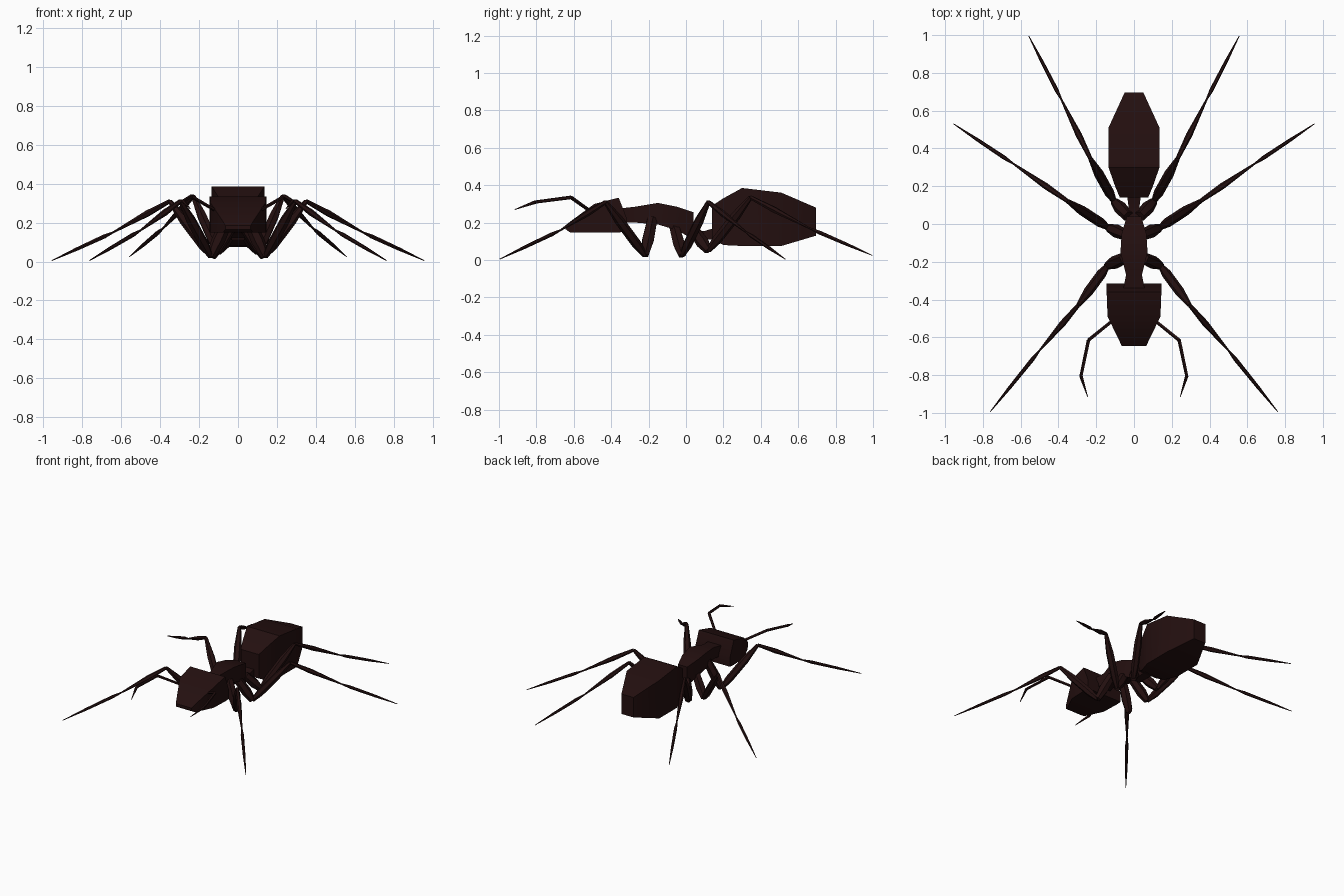
import bpy, bmesh, math
from mathutils import Vector

if "Cube" in bpy.data.objects:
    bpy.data.objects.remove(bpy.data.objects["Cube"])

# One dark red-brown colour
mat = bpy.data.materials.new("dark_red_brown")
mat.diffuse_color = (0.017, 0.0048, 0.0048, 1)
mat.use_nodes = True
mat.node_tree.nodes["Principled BSDF"].inputs["Base Color"].default_value = mat.diffuse_color


def finish(name, bm):
    bmesh.ops.recalc_face_normals(bm, faces=bm.faces)
    me = bpy.data.meshes.new(name)
    bm.to_mesh(me)
    bm.free()
    me.materials.append(mat)
    ob = bpy.data.objects.new(name, me)
    bpy.context.collection.objects.link(ob)
    bpy.context.view_layer.objects.active = ob
    ob.select_set(True)
    bpy.ops.object.shade_smooth_by_angle(angle=math.radians(35))
    ob.select_set(False)
    return ob


def skin(bm, rings):
    """Bridge rings of points and cap both ends."""
    rings = [[bm.verts.new(p) for p in r] for r in rings]
    n = len(rings[0])
    for a, b in zip(rings, rings[1:]):
        for i in range(n):
            bm.faces.new((a[i], a[(i + 1) % n], b[(i + 1) % n], b[i]))
    bm.faces.new(rings[0])
    bm.faces.new(rings[-1])


def box_loft(name, sections):
    """Square-sectioned body part from (y, half width, bottom, top)."""
    bm = bmesh.new()
    skin(bm, [[(-w, y, b), (w, y, b), (w, y, t), (-w, y, t)]
              for y, w, b, t in sections])
    return finish(name, bm)


def limb(bm, a, b, profile, sides=6):
    """Tapered segment from a to b, profile = (fraction, radius)."""
    a, b = Vector(a), Vector(b)
    d = (b - a).normalized()
    u = d.cross(Vector((0, 0, 1))).normalized()
    v = u.cross(d)
    ang = [math.tau * i / sides for i in range(sides)]
    skin(bm, [[a.lerp(b, f) + (u * math.cos(t) + v * math.sin(t)) * r for t in ang]
              for f, r in profile])


def both_sides(name, segments, sides=6):
    for side, s in (("right", 1), ("left", -1)):
        bm = bmesh.new()
        for a, b, prof in segments:
            limb(bm, (a[0] * s, *a[1:]), (b[0] * s, *b[1:]), prof, sides)
        finish(side + "_" + name, bm)


# Body
box_loft("head", [(-0.645, 0.065, 0.165, 0.185), (-0.62, 0.077, 0.148, 0.205),
                  (-0.49, 0.14, 0.148, 0.30), (-0.36, 0.145, 0.148, 0.333),
                  (-0.315, 0.145, 0.15, 0.22)])
box_loft("thorax", [(-0.36, 0.06, 0.20, 0.275), (-0.27, 0.042, 0.20, 0.285),
                    (-0.15, 0.072, 0.19, 0.305), (-0.05, 0.065, 0.16, 0.285),
                    (0.04, 0.038, 0.11, 0.255)])
box_loft("waist", [(0.02, 0.033, 0.11, 0.16), (0.10, 0.03, 0.11, 0.155),
                   (0.18, 0.04, 0.11, 0.18)])
box_loft("abdomen", [(0.14, 0.075, 0.11, 0.29), (0.20, 0.10, 0.08, 0.33),
                     (0.30, 0.135, 0.075, 0.385), (0.51, 0.135, 0.075, 0.36),
                     (0.695, 0.05, 0.13, 0.28)])

# Legs: hip, ankle of hip segment, knee, shin end, foot
coxa = [(0, 0.030), (0.6, 0.035), (1, 0.022)]
femur = [(0, 0.014), (0.2, 0.026), (0.65, 0.026), (1, 0.012)]
tibia = [(0, 0.011), (0.4, 0.017), (1, 0.005)]
tarsus = [(0, 0.005), (0.15, 0.011), (0.6, 0.009), (1, 0.002)]
legs = {
    "front_leg": [(0.05, -0.18, 0.22), (0.14, -0.22, 0.025), (0.295, -0.43, 0.31),
                  (0.50, -0.67, 0.16), (0.762, -0.995, 0.005)],
    "middle_leg": [(0.04, -0.06, 0.17), (0.135, -0.02, 0.025), (0.35, 0.12, 0.31),
                   (0.64, 0.32, 0.15), (0.955, 0.53, 0.005)],
    "rear_leg": [(0.03, 0.04, 0.16), (0.105, 0.12, 0.05), (0.23, 0.345, 0.335),
                 (0.385, 0.66, 0.17), (0.557, 0.995, 0.025)],
}
for name, p in legs.items():
    both_sides(name, list(zip(p, p[1:], (coxa, femur, tibia, tarsus))))

# Antennae
p = [(0.11, -0.51, 0.26), (0.24, -0.615, 0.335), (0.28, -0.805, 0.31), (0.245, -0.915, 0.27)]
both_sides("antenna", list(zip(p, p[1:], ([(0, 0.009), (1, 0.010)],
                                          [(0, 0.010), (1, 0.009)],
                                          [(0, 0.010), (1, 0.002)]))), 5)
